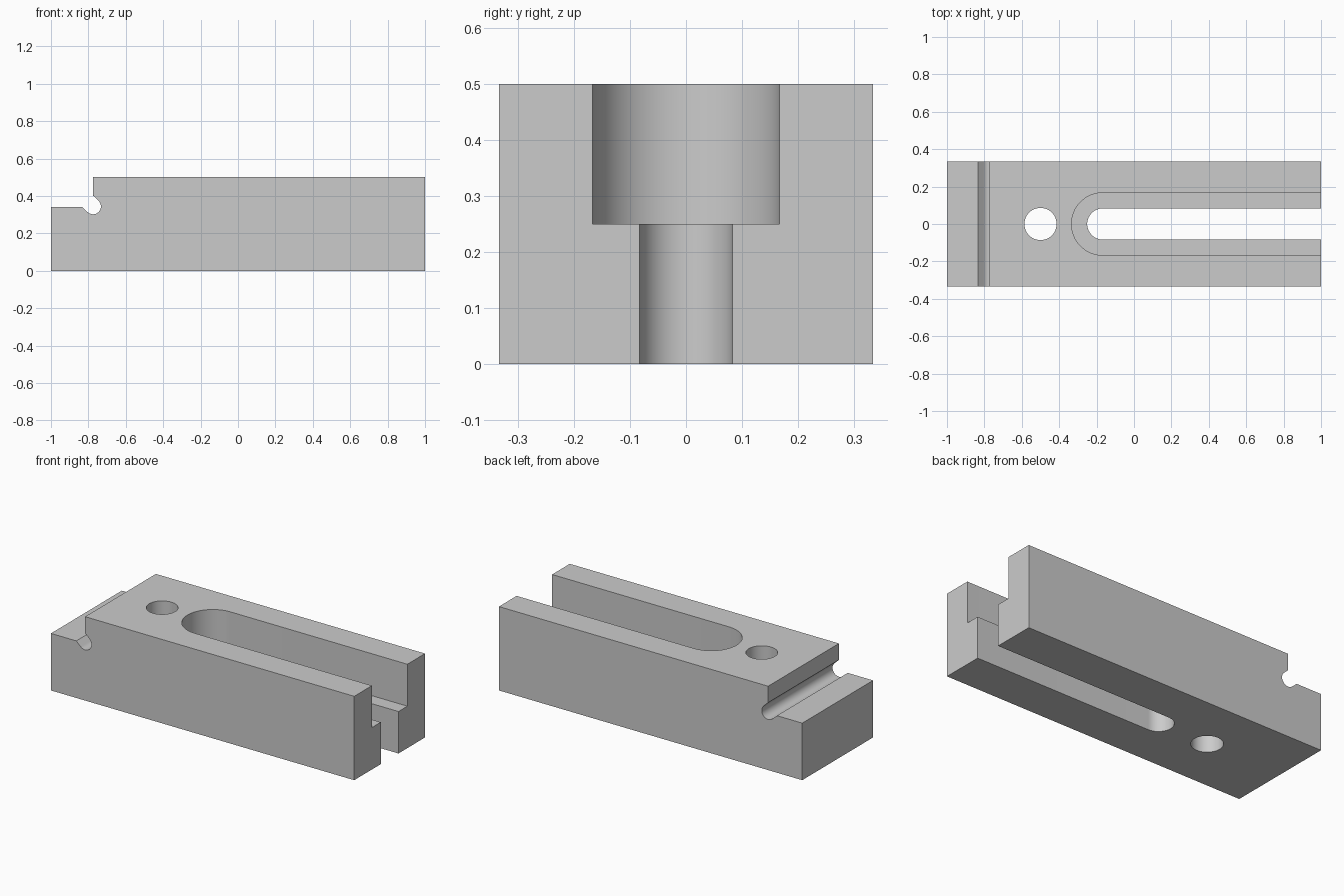
import bpy
import bmesh
from math import cos, sin, radians
from mathutils import Vector

cube = bpy.data.objects.get("Cube")
if cube:
    bpy.data.objects.remove(cube, do_unlink=True)

LENGTH, WIDTH, HEIGHT = 2.0, 0.667, 0.5
SLOT_X = -0.167

steel = bpy.data.materials.new("light grey steel")
steel.use_nodes = True
steel.diffuse_color = (0.6, 0.6, 0.6, 1)
steel.node_tree.nodes["Principled BSDF"].inputs["Base Color"].default_value = steel.diffuse_color


def arc(cx, cy, r, start, end, steps):
    """Points along an arc, angles in degrees."""
    angles = [radians(start + (end - start) * i / steps) for i in range(steps + 1)]
    return [(cx + r * cos(a), cy + r * sin(a)) for a in angles]


def prism(name, points, offset):
    """Extrude a closed outline of 3D points along an offset."""
    bm = bmesh.new()
    face = bm.faces.new([bm.verts.new(p) for p in points])
    new = bmesh.ops.extrude_face_region(bm, geom=[face])["geom"]
    verts = [v for v in new if isinstance(v, bmesh.types.BMVert)]
    bmesh.ops.translate(bm, verts=verts, vec=Vector(offset))
    bmesh.ops.recalc_face_normals(bm, faces=bm.faces)
    mesh = bpy.data.meshes.new(name)
    bm.to_mesh(mesh)
    bm.free()
    mesh.materials.append(steel)
    obj = bpy.data.objects.new(name, mesh)
    bpy.context.collection.objects.link(obj)
    return obj


def cut(target, outline, z0, z1):
    """Remove a vertical prism from the target."""
    cutter = prism("cutter", [(x, y, z0) for x, y in outline], (0, 0, z1 - z0))
    cutter.hide_render = True
    mod = target.modifiers.new("cut", "BOOLEAN")
    mod.operation, mod.solver, mod.object = "DIFFERENCE", "EXACT", cutter
    bpy.context.view_layer.objects.active = target
    bpy.ops.object.modifier_apply(modifier=mod.name)
    bpy.data.objects.remove(cutter, do_unlink=True)


def open_slot(r):
    """Slot outline with a round inner end, running out past the right end."""
    return [(1.2, r)] + arc(SLOT_X, 0, r, 90, 270, 32) + [(1.2, -r)]


# Block side profile: low step and round relief groove in its corner
half = LENGTH / 2
profile = [(-half, 0), (half, 0), (half, HEIGHT), (-0.775, HEIGHT), (-0.775, 0.402)]
profile += arc(-0.775, 0.344, 0.042, 45, -135, 24)
profile += [(-0.833, 0.34), (-half, 0.34)]
block = prism("clamp_block", [(x, -WIDTH / 2, z) for x, z in profile], (0, WIDTH, 0))

# Wide upper slot, narrow through slot, round bolt hole
cut(block, open_slot(0.167), HEIGHT / 2, 0.7)
cut(block, open_slot(0.0833), -0.2, 0.7)
cut(block, arc(-0.5, 0, 0.086, 0, 360, 48)[:-1], -0.2, 0.7)

bpy.ops.object.select_all(action="DESELECT")
block.select_set(True)
bpy.context.view_layer.objects.active = block
bpy.ops.object.shade_smooth_by_angle(angle=radians(30))
